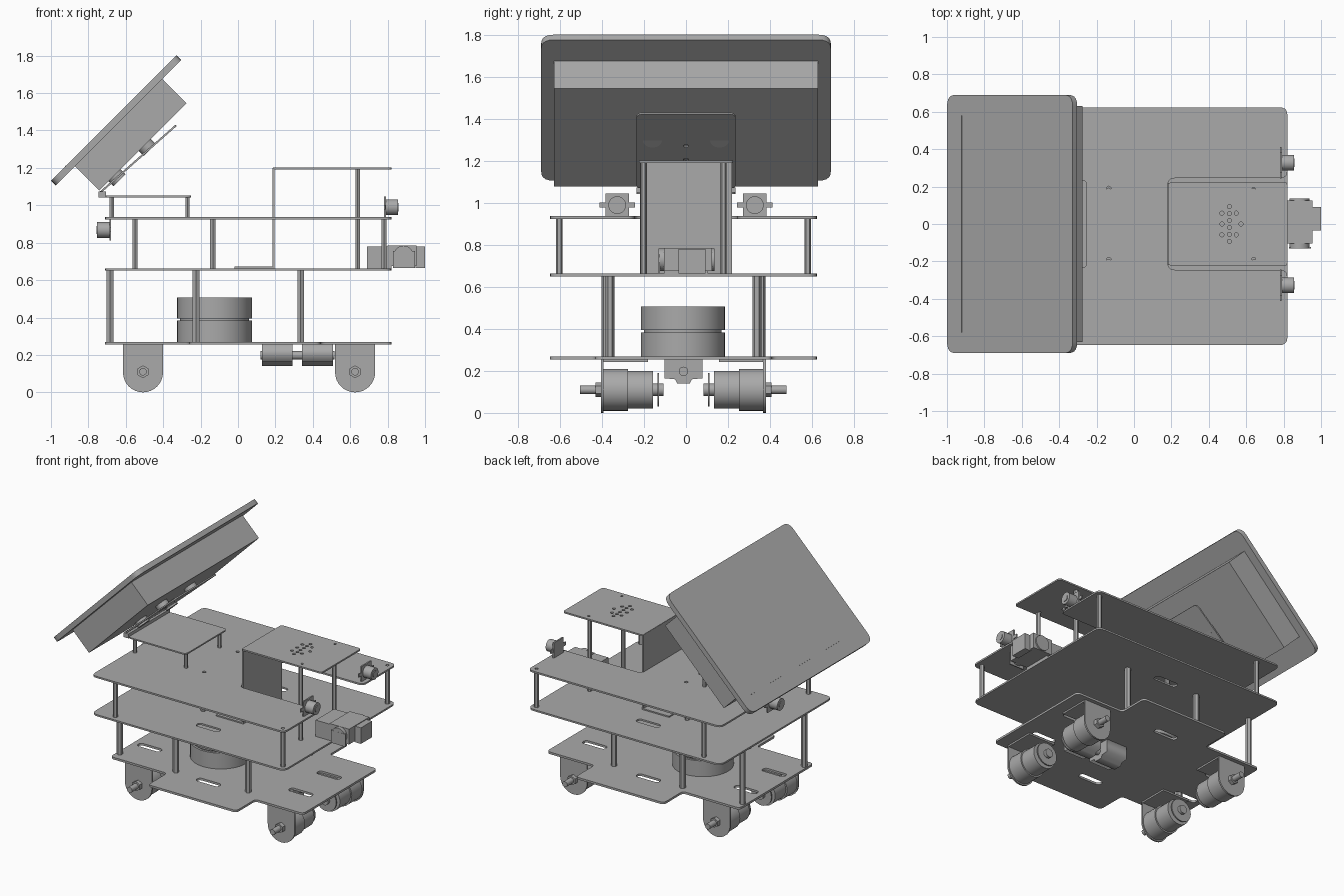
import bpy, math
from mathutils import Vector, Matrix

cube = bpy.data.objects.get("Cube")
if cube:
    bpy.data.objects.remove(cube)

grey = bpy.data.materials.new("mid_grey")
grey.use_nodes = True
colour = (0.4, 0.4, 0.4, 1)
grey.diffuse_color = colour
grey.node_tree.nodes["Principled BSDF"].inputs["Base Color"].default_value = colour

YC = -0.012          # centre line of the chassis
BACK, FRONT = -0.71, 0.82
Z1, Z2, Z3 = 0.262, 0.657, 0.931   # deck heights


def finish(ob, name):
    ob.name = name
    ob.data.materials.clear()
    ob.data.materials.append(grey)
    return ob


def box(name, x, y, z):
    """Box from three (low, high) ranges."""
    bpy.ops.mesh.primitive_cube_add(size=1, location=[sum(r) / 2 for r in (x, y, z)])
    ob = bpy.context.object
    ob.data.transform(Matrix.Diagonal([r[1] - r[0] for r in (x, y, z)] + [1]))
    return finish(ob, name)


def rod(name, start, end, r, sides=32):
    """Cylinder or prism between two points."""
    a, b = Vector(start), Vector(end)
    bpy.ops.mesh.primitive_cylinder_add(vertices=sides, radius=r, depth=(b - a).length,
                                        location=(a + b) / 2)
    ob = bpy.context.object
    ob.rotation_euler = (b - a).to_track_quat('Z', 'Y').to_euler()
    if sides > 12:
        bpy.ops.object.shade_smooth_by_angle()
    return finish(ob, name)


def rounded(points, r):
    """Polygon outline with its corners rounded off."""
    out, n = [], len(points)
    for i in range(n):
        p = Vector(points[i])
        a, b = [p + (Vector(points[j % n]) - p).normalized() * r for j in (i - 1, i + 1)]
        for k in range(6):
            t = k / 5
            out.append(a * (1 - t) ** 2 + p * 2 * t * (1 - t) + b * t * t)
    return out


def rect(x0, x1, y0, y1):
    return [(x0, y0), (x1, y0), (x1, y1), (x0, y1)]


def hole(x, y, r=0.012):
    return [(x + r * math.cos(a * math.pi / 6), y + r * math.sin(a * math.pi / 6))
            for a in range(12)]


def slot(x, y, length=0.18, w=0.05):
    return rounded(rect(x - length / 2, x + length / 2, y - w / 2, y + w / 2), w * 0.49)


def plate(name, outline, t, matrix, holes=()):
    """Flat sheet cut from an outline with holes, centred on its thickness."""
    cu = bpy.data.curves.new(name, 'CURVE')
    cu.dimensions, cu.fill_mode, cu.extrude = '2D', 'BOTH', t / 2
    for loop in [outline, *holes]:
        sp = cu.splines.new('POLY')
        sp.points.add(len(loop) - 1)
        for pt, co in zip(sp.points, loop):
            pt.co = (co[0], co[1], 0, 1)
        sp.use_cyclic_u = True
    ob = bpy.data.objects.new(name, cu)
    bpy.context.collection.objects.link(ob)
    ob.matrix_world = matrix
    bpy.ops.object.select_all(action='DESELECT')
    ob.select_set(True)
    bpy.context.view_layer.objects.active = ob
    bpy.ops.object.convert(target='MESH')
    return finish(bpy.context.object, name)


def at(z):
    return Matrix.Translation((0, 0, z))


# Lower deck, narrowed at the ends for the wheels
W, N = 0.635, 0.42
half = [(BACK, -N), (-0.26, -N), (-0.26, -W), (0.44, -W), (0.44, -N), (FRONT, -N)]
outline = [(x, y + YC) for x, y in half] + [(x, YC - y) for x, y in reversed(half)]
slots = [slot(0.04, YC + s * 0.38) for s in (-1, 1)]
end_slots = [slot(x, YC + s * 0.16) for x in (-0.58, 0.62) for s in (-1, 1)]
plate("lower_deck", rounded(outline, 0.03), 0.015, at(Z1), slots + end_slots)

# Middle deck and upper deck, the upper one notched at the front
full = rect(BACK, FRONT, YC - W, YC + W)
plate("middle_deck", rounded(full, 0.05), 0.012, at(Z2), slots)
notched = [(BACK, YC - W), (FRONT, YC - W), (FRONT, -0.245), (0.18, -0.245),
           (0.18, 0.245), (FRONT, 0.245), (FRONT, YC + W), (BACK, YC + W)]
corner_holes = [hole(0.78, YC + s * 0.592) for s in (-1, 1)]
deck_holes = [hole(-0.135, s * 0.19) for s in (-1, 1)]
plate("upper_deck", rounded(notched, 0.04), 0.012, at(Z3), corner_holes + deck_holes)

# Standoffs, mirrored across the centre line
standoffs = [("lower", -0.685, 0.35, Z1, Z2, 0.021), ("lower", -0.225, 0.37, Z1, Z2, 0.021),
             ("lower", 0.335, 0.35, Z1, Z2, 0.021), ("upper", -0.55, 0.592, Z2, Z3, 0.016),
             ("upper", -0.135, 0.19, Z2, Z3, 0.016), ("upper", 0.78, 0.592, Z2, Z3, 0.016),
             ("hood", 0.64, 0.19, Z2, 1.195, 0.015), ("stand", -0.675, 0.19, Z3, 1.045, 0.013),
             ("stand", -0.27, 0.19, Z3, 1.045, 0.013)]
for name, x, y, z0, z1, r in standoffs:
    for s in (-1, 1):
        rod(name + "_standoff", (x, YC + s * y, z0), (x, YC + s * y, z1), r, 6)

# Folded hood: foot, upright and perforated top
box("hood_foot", (-0.02, 0.195), (-0.22, 0.22), (0.662, 0.672))
box("hood_upright", (0.185, 0.196), (-0.22, 0.22), (0.662, 1.2))
grille = [hole(0.51, (k - 2.5) * 0.037, 0.011) for k in range(6)]
grille += [hole(x, s * 0.058, 0.011) for x in (0.47, 0.547) for s in (-1, 1)]
grille += [hole(0.572, 0, 0.011), hole(0.47, 0, 0.011)]
grille += [hole(0.64, s * 0.187, 0.009) for s in (-1, 1)]
plate("hood_top", rounded(rect(0.186, FRONT, -0.225, 0.225), 0.02), 0.011, at(1.196), grille)

# Screen stand: level base and tilted back plate
base_holes = [hole(x, YC + s * 0.19, 0.008) for x in (-0.69, -0.27) for s in (-1, 1)]
plate("stand_base", rounded(rect(BACK, -0.25, -0.235, 0.235), 0.03), 0.01, at(1.047))
tilt = Matrix.Translation((-0.735, 0, 1.07)) @ Matrix.Rotation(-math.radians(41.5), 4, 'Y')
plate("stand_back", rounded(rect(0, 0.54, -0.237, 0.237), 0.035), 0.01, tilt,
      [hole(0.32, s * 0.16, 0.012) for s in (-1, 1)] + [hole(0.31, 0), hole(0.21, 0)])
box("stand_fold", (-0.745, -0.705), (-0.235, 0.235), (1.042, 1.074))

# Tablet screen in a frame tilted by 45 degrees
turn = Matrix.Rotation(-math.pi / 4, 4, 'Y')
plate("screen_panel", rounded(rect(0.093, 1.042, -0.69, 0.69), 0.06), 0.035,
      turn @ at(1.489))
case = box("screen_case", (0.239, 0.899), (-0.63, 0.63), (1.288, 1.475))
strip = box("screen_border", (0.2, 0.206), (-0.58, 0.58), (1.505, 1.509))
for ob in (case, strip):
    ob.matrix_world = turn @ Matrix.Translation(ob.location)
for u in (0.354, 0.583):
    for s in (-1, 1):
        boss = rod("screen_boss", (u, s * 0.16, 1.25), (u, s * 0.16, 1.29), 0.045)
        boss.matrix_world = turn @ Matrix.Translation(boss.location)

# Scanner drum with a groove
for r, z0, z1 in ((0.2, 0.265, 0.383), (0.185, 0.38, 0.4), (0.2, 0.395, 0.508)):
    rod("scanner_drum", (-0.125, -0.015, z0), (-0.125, -0.015, z1), r, 48)

# Wheel motors with their round-ended brackets
tab = [(-0.107, 0.255), (-0.107, 0.107)]
tab += [(-0.107 * math.cos(a * math.pi / 16), 0.107 - 0.107 * math.sin(a * math.pi / 16))
        for a in range(1, 16)] + [(0.107, 0.107), (0.107, 0.255)]
for x in (-0.508, 0.626):
    for s in (-1, 1):
        def y(d):
            return YC + s * d
        upright = Matrix.Translation((x, y(0.386), 0)) @ Matrix.Rotation(math.pi / 2, 4, 'X')
        plate("motor_bracket", tab, 0.012, upright)
        box("bracket_flange", (x - 0.107, x + 0.107), sorted((y(0.392), y(0.17))),
            (0.243, 0.256))
        for name, d0, d1, r, n in (("motor_gearbox", 0.382, 0.265, 0.1, 32),
                                   ("motor_body", 0.27, 0.145, 0.09, 32),
                                   ("motor_end_disc", 0.124, 0.116, 0.08, 32),
                                   ("motor_hub", 0.15, 0.095, 0.03, 24),
                                   ("axle_nut", 0.42, 0.388, 0.034, 6),
                                   ("axle", 0.492, 0.38, 0.02, 24)):
            rod(name, (x, y(d0), 0.11), (x, y(d1), 0.11), r, n)

# Paired clamp blocks under the deck
profile = [(-0.09, 0.255), (-0.09, 0.165), (-0.04, 0.16), (-0.03, 0.14),
           (0.03, 0.14), (0.04, 0.16), (0.09, 0.165), (0.09, 0.255)]
lengthwise = Matrix(((0, 0, 1, 0), (1, 0, 0, YC), (0, 1, 0, 0), (0, 0, 0, 1)))
for x in (0.21, 0.425):
    plate("clamp_block", profile, 0.165, Matrix.Translation((x, 0, 0)) @ lengthwise)
rod("clamp_link", (0.12, YC, 0.198), (0.515, YC, 0.198), 0.022, 24)

# Round range sensors: two at the front, one hung at the back
for x, y, z, d in ((0.785, -0.328, 0.99, 1), (0.785, 0.328, 0.99, 1), (-0.683, 0, 0.868, -1)):
    box("sensor_board", (x - 0.005, x + 0.005), (y - 0.056, y + 0.056), (z - 0.056, z + 0.056))
    box("sensor_ears", (x - 0.004, x + 0.004), (y - 0.085, y + 0.085), (z - 0.012, z + 0.012))
    rod("sensor_barrel", (x, y, z), (x + d * 0.07, y, z), 0.042)
    rod("sensor_lens", (x, y, z), (x + d * 0.074, y, z), 0.022)

# Front camera with its side pivots
box("camera_mount", (0.69, 0.82), (-0.105, 0.105), (0.66, 0.78))
box("camera_body", (0.8, 0.955), (-0.105, 0.125), (0.675, 0.785))
box("camera_head", (0.95, 1.0), (-0.035, 0.092), (0.665, 0.78))
rod("camera_pivot", (0.885, -0.13, 0.73), (0.885, 0.135, 0.73), 0.054)
box("camera_arm", (0.83, 0.945), (-0.131, -0.123), (0.665, 0.755))
